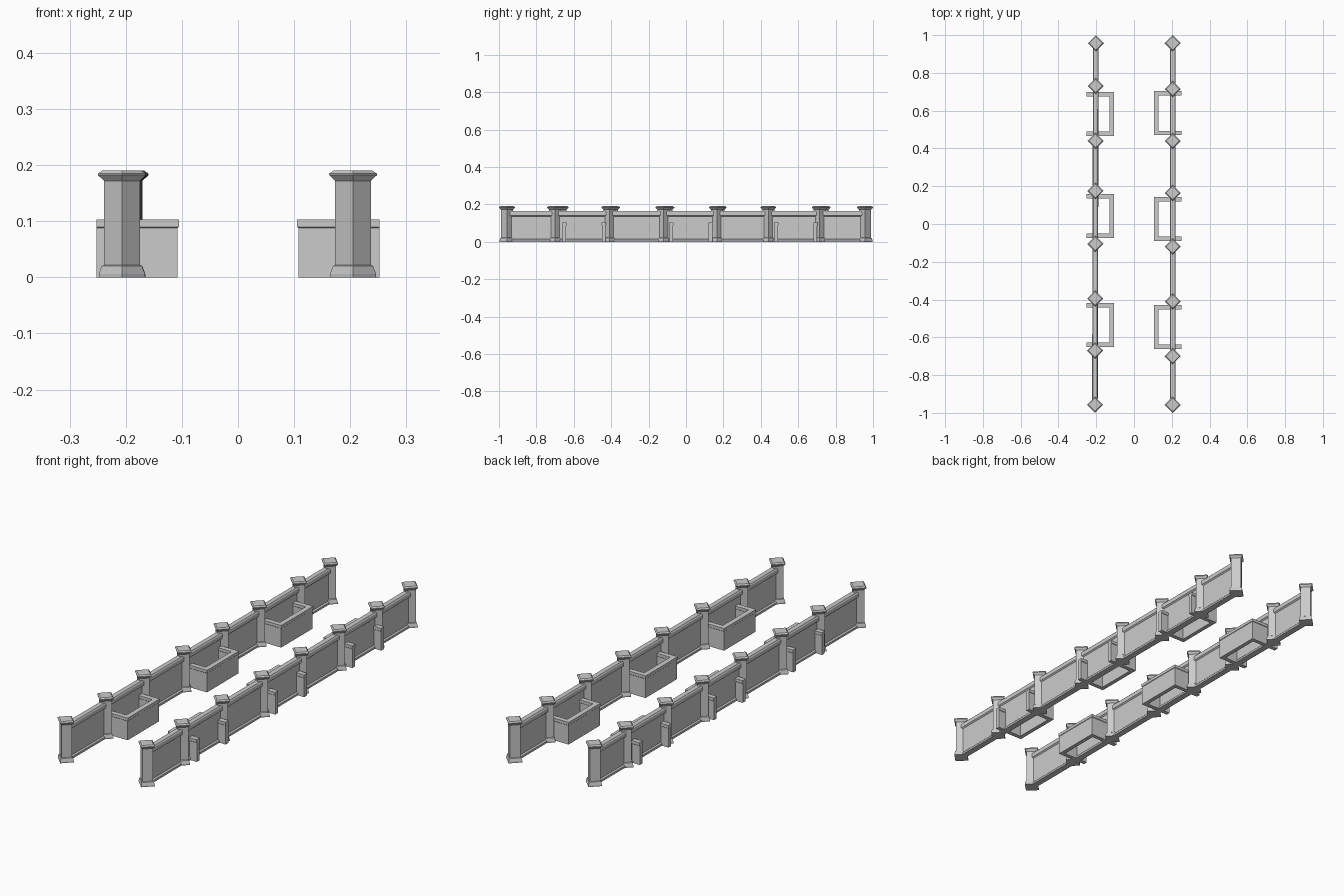
import bpy, bmesh, math
from mathutils import Vector

if "Cube" in bpy.data.objects:
    bpy.data.objects.remove(bpy.data.objects["Cube"])

stone = bpy.data.materials.new("grey stone")
stone.diffuse_color = (0.6, 0.6, 0.6, 1)
stone.use_nodes = True
stone.node_tree.nodes["Principled BSDF"].inputs["Base Color"].default_value = stone.diffuse_color


def finish(name, bm):
    bmesh.ops.recalc_face_normals(bm, faces=bm.faces)
    me = bpy.data.meshes.new(name)
    bm.to_mesh(me)
    bm.free()
    me.materials.append(stone)
    ob = bpy.data.objects.new(name, me)
    bpy.context.collection.objects.link(ob)
    return ob


def skin(bm, rings, wrap):
    """Join rings of points with quads and close both ends."""
    vs = [[bm.verts.new(p) for p in r] for r in rings]
    n = len(wrap)
    for a, b in zip(vs, vs[1:]):
        for i in range(n):
            j = (i + 1) % n
            bm.faces.new((a[i], a[j], b[j], b[i]))
    bm.faces.new(vs[0])
    bm.faces.new(vs[-1])


def sweep(name, path, half):
    """Sweep a symmetric (half width, z) section along a mitred ground path."""
    section = half + [(-w, z) for w, z in reversed(half)]
    pts = [Vector(p) for p in path]
    rings = []
    for i, p in enumerate(pts):
        d_in = (p - pts[i - 1]).normalized() if i else None
        d_out = (pts[i + 1] - p).normalized() if i < len(pts) - 1 else None
        d_in, d_out = d_in or d_out, d_out or d_in
        n1, n2 = Vector((-d_in.y, d_in.x)), Vector((-d_out.y, d_out.x))
        m = (n1 + n2) / (1 + n1.dot(n2))
        rings.append([(p.x + m.x * w, p.y + m.y * w, z) for w, z in section])
    bm = bmesh.new()
    skin(bm, rings, section)
    return finish(name, bm)


def post(name, x, y):
    """Square post turned 45 degrees, with flared foot and bevelled cap."""
    prof = [(0.041, 0), (0.041, 0.006), (0.036, 0.02), (0.032, 0.022),
            (0.032, 0.172), (0.035, 0.175), (0.0425, 0.182),
            (0.0425, 0.185), (0.035, 0.19)]
    rings = [[(x + r * math.cos(k * math.pi / 2),
               y + r * math.sin(k * math.pi / 2), z) for k in range(4)]
             for r, z in prof]
    bm = bmesh.new()
    skin(bm, rings, range(4))
    return finish(name, bm)


# Sections: tall wall with plinth and top rail, low planter wall with rim
wall = [(0.015, 0), (0.015, 0.009), (0.009, 0.015), (0.009, 0.136),
        (0.015, 0.141), (0.015, 0.158), (0.011, 0.164)]
planter = [(0.0095, 0), (0.0095, 0.088), (0.0115, 0.09), (0.0115, 0.103)]

# side, x at front, x at back, post positions, planter centres
rows = [
    ("left", -0.207, -0.202,
     [-0.957, -0.67, -0.395, -0.105, 0.175, 0.44, 0.73, 0.957],
     [-0.535, 0.042, 0.582]),
    ("right", 0.205, 0.205,
     [-0.957, -0.70, -0.41, -0.12, 0.165, 0.44, 0.715, 0.957],
     [-0.545, 0.026, 0.587]),
]

for side, x0, x1, posts, boxes in rows:
    s = -1 if side == "left" else 1
    # long wall through all posts
    sweep(side + "_wall", [(x0, posts[0]), (x1, posts[-1])], wall)
    for i, y in enumerate(posts):
        t = (y - posts[0]) / (posts[-1] - posts[0])
        post(f"{side}_post_{i + 1}", x0 + (x1 - x0) * t, y)
    # U-shaped planter walls crossing the long wall towards the middle
    for i, y in enumerate(boxes):
        o, n, h = s * 0.252, s * 0.117, 0.105
        sweep(f"{side}_planter_{i + 1}",
              [(o, y - h), (n, y - h), (n, y + h), (o, y + h)], planter)
